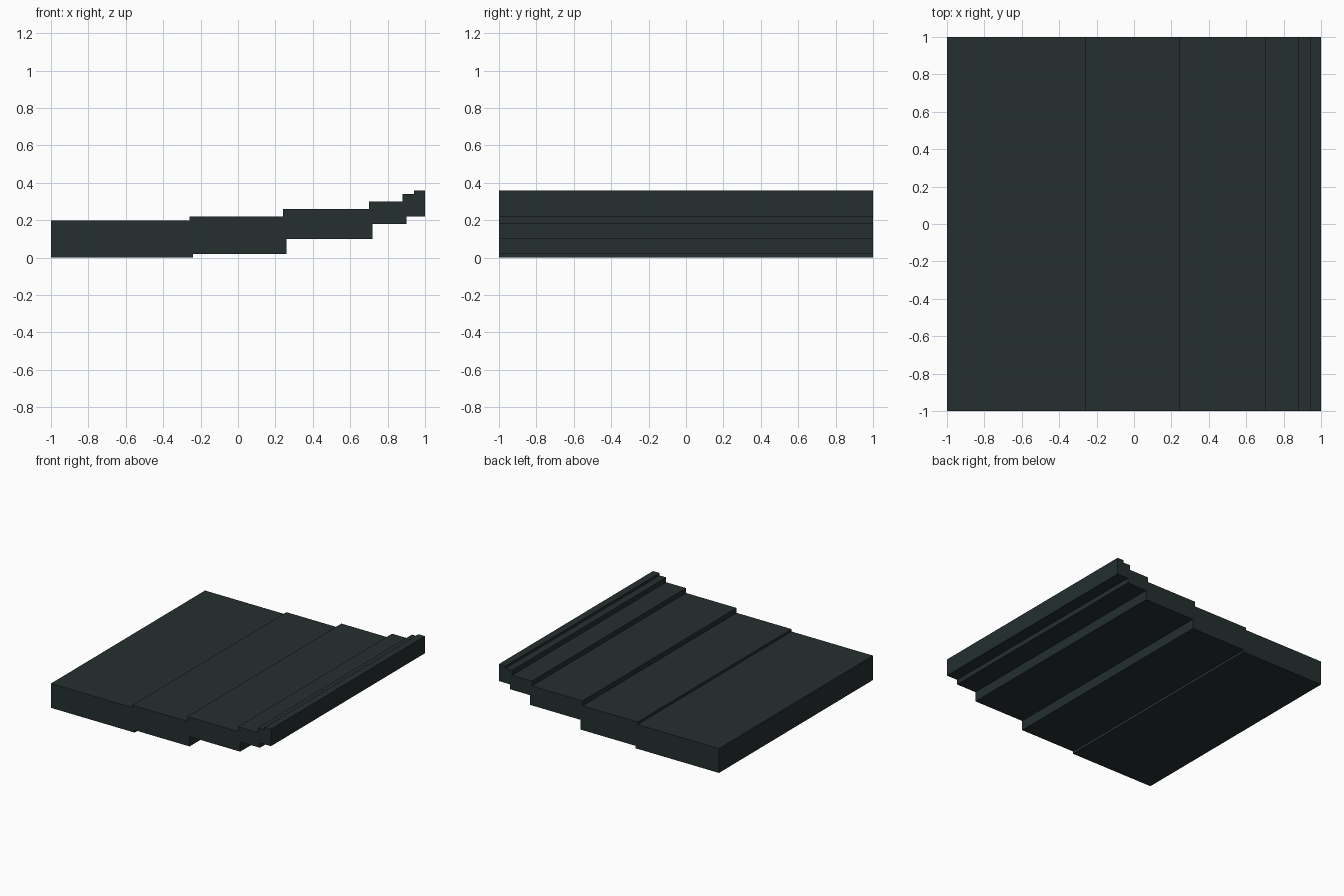
import bpy, bmesh

if "Cube" in bpy.data.objects:
    bpy.data.objects.remove(bpy.data.objects["Cube"])

# Stepped profile (x, z): each step is (end x, height)
TOP = [(-0.26, 0.20), (0.24, 0.22), (0.70, 0.26), (0.88, 0.30), (0.94, 0.34), (1.0, 0.36)]
BOTTOM = [(-0.24, 0.0), (0.26, 0.02), (0.72, 0.10), (0.90, 0.18), (1.0, 0.22)]


def stairs(steps):
    pts, x = [], -1.0
    for end, z in steps:
        pts += [(x, z), (end, z)]
        x = end
    return pts


# Dark slate colour
mat = bpy.data.materials.new("dark slate")
mat.diffuse_color = (0.018, 0.028, 0.028, 1)
mat.use_nodes = True
mat.node_tree.nodes["Principled BSDF"].inputs["Base Color"].default_value = mat.diffuse_color

# Stepped slab: profile extruded along y
bm = bmesh.new()
outline = stairs(BOTTOM) + stairs(TOP)[::-1]
face = bm.faces.new([bm.verts.new((x, -1, z)) for x, z in outline])
ext = bmesh.ops.extrude_face_region(bm, geom=[face], use_keep_orig=True)
bmesh.ops.translate(bm, vec=(0, 2, 0),
                    verts=[g for g in ext["geom"] if isinstance(g, bmesh.types.BMVert)])
bmesh.ops.recalc_face_normals(bm, faces=bm.faces)
mesh = bpy.data.meshes.new("stepped_slab")
bm.to_mesh(mesh)
bm.free()
mesh.materials.append(mat)
slab = bpy.data.objects.new("stepped_slab", mesh)
bpy.context.collection.objects.link(slab)
